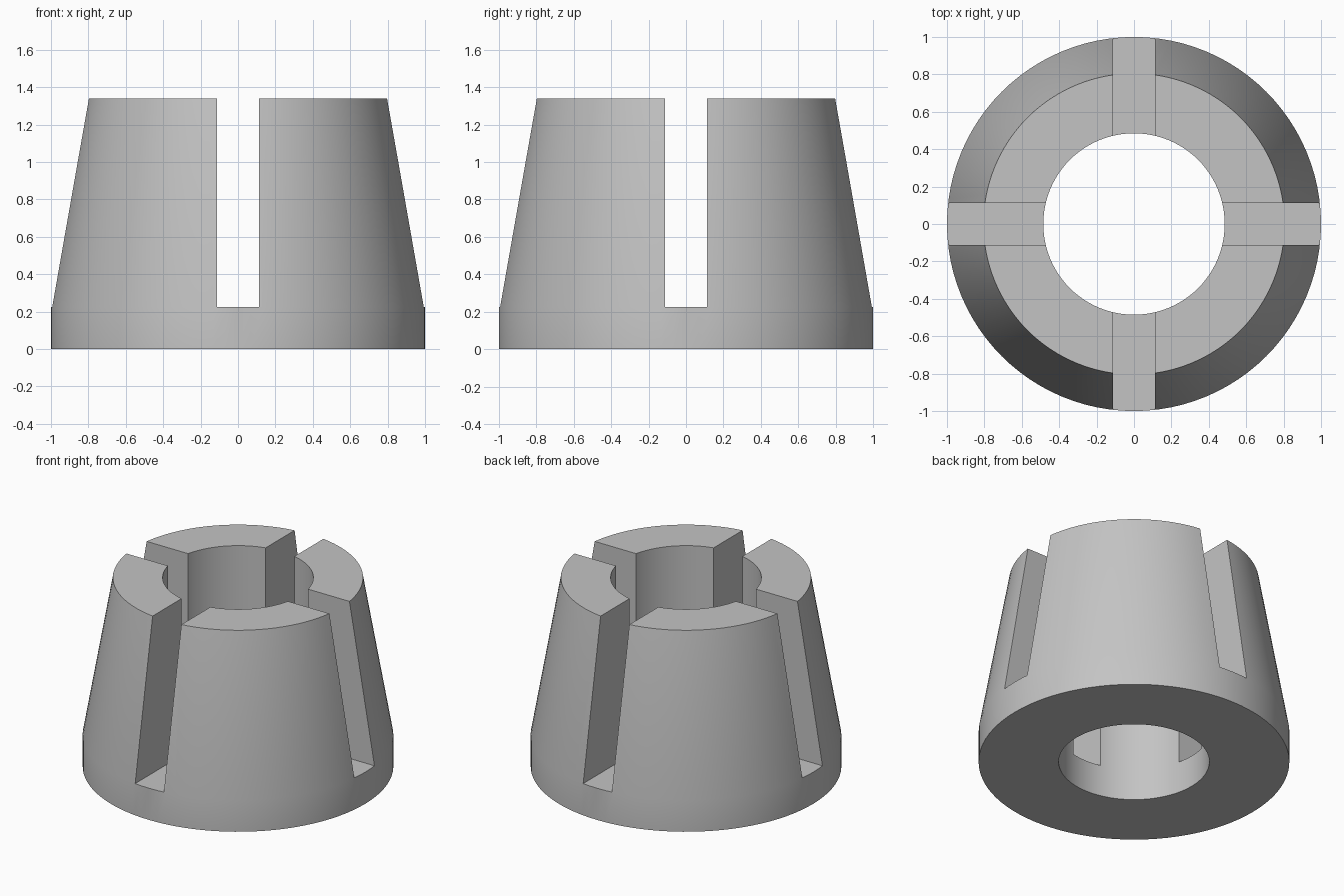
import bpy, bmesh, math
from mathutils import Matrix, Vector

if "Cube" in bpy.data.objects:
    bpy.data.objects.remove(bpy.data.objects["Cube"], do_unlink=True)

SEGMENTS = 96
HEIGHT = 1.34
SLOT_FLOOR = 0.225
SLOT_WIDTH = 0.226
BORE = 0.485

grey = bpy.data.materials.new("plain grey")
grey.use_nodes = True
colour = (0.55, 0.55, 0.55, 1)
grey.diffuse_color = colour
grey.node_tree.nodes["Principled BSDF"].inputs["Base Color"].default_value = colour


def make_object(name, bm):
    bmesh.ops.recalc_face_normals(bm, faces=bm.faces)
    mesh = bpy.data.meshes.new(name)
    bm.to_mesh(mesh)
    bm.free()
    mesh.materials.append(grey)
    obj = bpy.data.objects.new(name, mesh)
    bpy.context.collection.objects.link(obj)
    return obj


# Tapered collar with a straight foot and a through bore, spun from its section
section = [(BORE, 0), (1, 0), (1, SLOT_FLOOR), (0.805, HEIGHT), (BORE, HEIGHT)]
bm = bmesh.new()
verts = [bm.verts.new((r, 0, z)) for r, z in section]
edges = [bm.edges.new((verts[i - 1], verts[i])) for i in range(len(verts))]
bmesh.ops.spin(bm, geom=verts + edges, cent=(0, 0, 0), axis=(0, 0, 1),
               angle=math.tau, steps=SEGMENTS, use_duplicate=False)
bmesh.ops.remove_doubles(bm, verts=bm.verts, dist=1e-4)
collar = make_object("slotted_collar", bm)

# Two crossing slots, open at the top, leave four jaws
cutters = []
for name, size in (("slot_cutter_x", (3, SLOT_WIDTH)), ("slot_cutter_y", (SLOT_WIDTH, 3))):
    bm = bmesh.new()
    bmesh.ops.create_cube(bm, size=1, matrix=Matrix.LocRotScale(
        Vector((0, 0, SLOT_FLOOR + 1)), None, Vector((*size, 2))))
    cutter = make_object(name, bm)
    cutter.hide_render = True
    cutters.append(cutter)
    cut = collar.modifiers.new(name, 'BOOLEAN')
    cut.operation = 'DIFFERENCE'
    cut.solver = 'EXACT'
    cut.object = cutter

bpy.ops.object.select_all(action='DESELECT')
collar.select_set(True)
bpy.context.view_layer.objects.active = collar
for modifier in list(collar.modifiers):
    bpy.ops.object.modifier_apply(modifier=modifier.name)
for cutter in cutters:
    bpy.data.objects.remove(cutter, do_unlink=True)

# Smooth round walls with crisp slot edges
bpy.ops.object.shade_smooth_by_angle(angle=math.radians(30))
